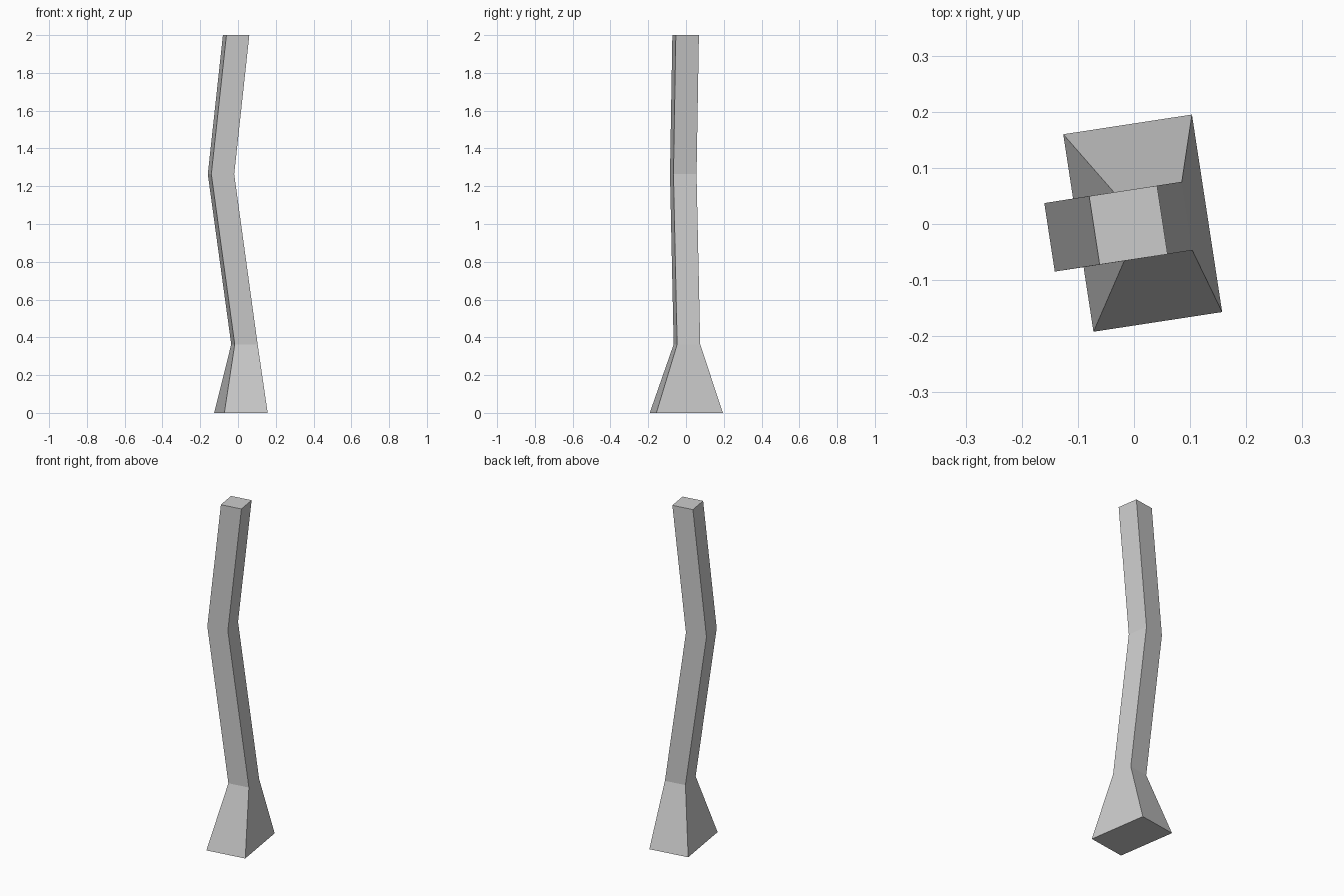
import bpy, bmesh
from mathutils import Matrix, Vector
from math import radians

if "Cube" in bpy.data.objects:
    bpy.data.objects.remove(bpy.data.objects["Cube"])

# Rectangular sections from foot to top: centre x, centre y, z, width, depth
SECTIONS = [
    (0.0155, 0.0015, 0.0, 0.232, 0.356),
    (0.034, 0.005, 0.363, 0.1225, 0.1235),
    (-0.090, -0.0145, 1.264, 0.1225, 0.1235),
    (-0.010, -0.002, 2.0, 0.1225, 0.1235),
]
TWIST = Matrix.Rotation(radians(8.7), 3, 'Z')
CORNERS = [(-0.5, -0.5), (0.5, -0.5), (0.5, 0.5), (-0.5, 0.5)]

# Bent square post with a flared foot, lofted through the sections
bm = bmesh.new()
rings = []
for cx, cy, z, w, d in SECTIONS:
    rings.append([bm.verts.new(Vector((cx, cy, z)) + TWIST @ Vector((u * w, v * d, 0)))
                  for u, v in CORNERS])
for low, high in zip(rings, rings[1:]):
    for i in range(4):
        j = (i + 1) % 4
        bm.faces.new((low[i], low[j], high[j], high[i]))
bm.faces.new(rings[0][::-1])
bm.faces.new(rings[-1])
bmesh.ops.recalc_face_normals(bm, faces=bm.faces)

mesh = bpy.data.meshes.new("bent_post")
bm.to_mesh(mesh)
bm.free()
bpy.context.collection.objects.link(bpy.data.objects.new("bent_post", mesh))
